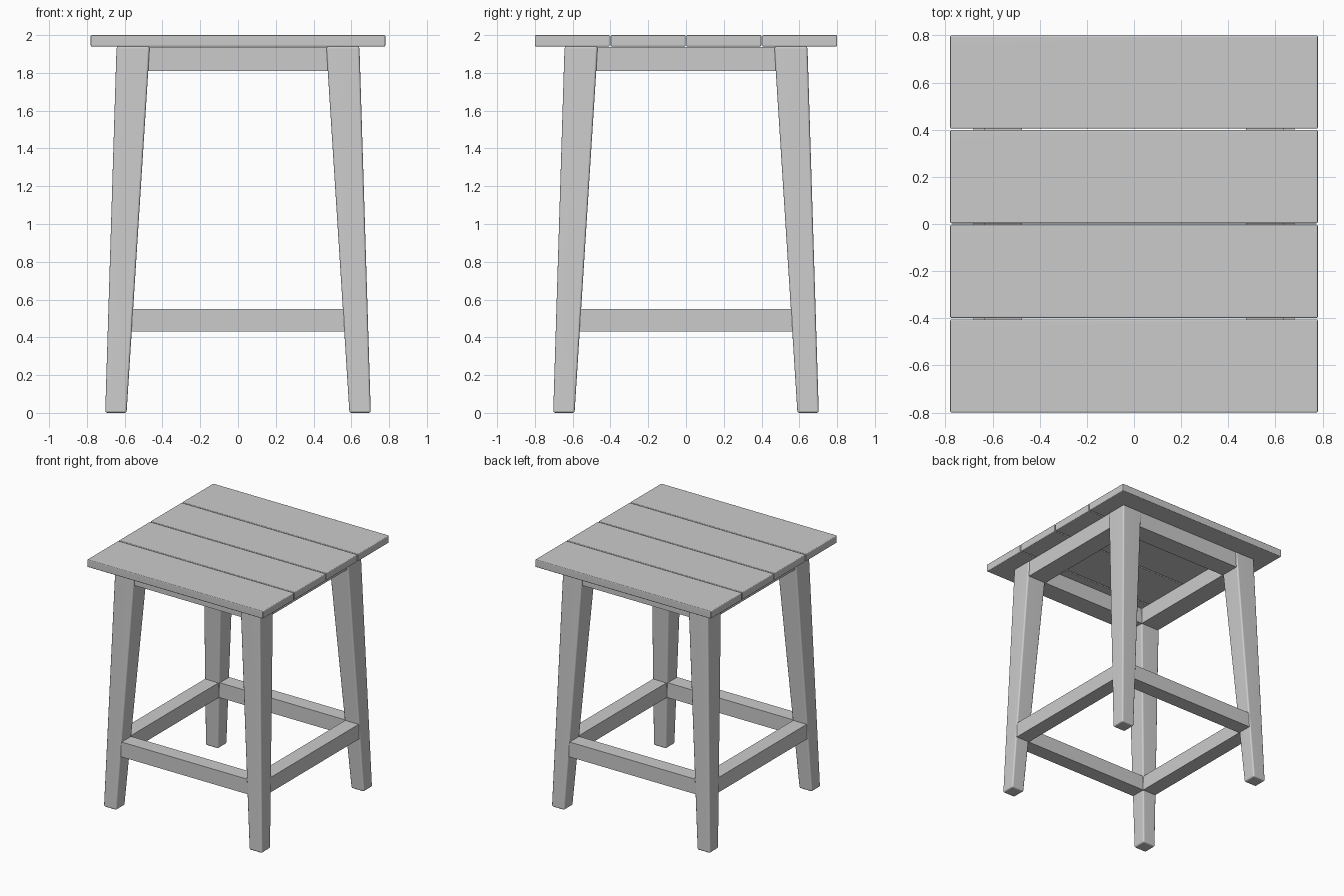
import bpy, bmesh

if "Cube" in bpy.data.objects:
    bpy.data.objects.remove(bpy.data.objects["Cube"])

grey = bpy.data.materials.new("light grey")
grey.diffuse_color = (0.6, 0.6, 0.6, 1)
grey.use_nodes = True
grey.node_tree.nodes["Principled BSDF"].inputs["Base Color"].default_value = grey.diffuse_color


def block(name, bottom, top, z0, z1, bevel):
    """Six-sided block; bottom and top are (x0, x1, y0, y1) rectangles."""
    bm = bmesh.new()
    verts = []
    for (x0, x1, y0, y1), z in ((bottom, z0), (top, z1)):
        for x, y in ((x0, y0), (x1, y0), (x1, y1), (x0, y1)):
            verts.append(bm.verts.new((x, y, z)))
    bmesh.ops.convex_hull(bm, input=verts)
    bmesh.ops.dissolve_limit(bm, angle_limit=0.01, verts=bm.verts[:], edges=bm.edges[:])
    bmesh.ops.recalc_face_normals(bm, faces=bm.faces[:])
    mesh = bpy.data.meshes.new(name)
    bm.to_mesh(mesh)
    bm.free()
    mesh.materials.append(grey)
    ob = bpy.data.objects.new(name, mesh)
    bpy.context.collection.objects.link(ob)
    if bevel:
        mod = ob.modifiers.new("soft edges", 'BEVEL')
        mod.width, mod.segments = bevel, 3
        mesh.shade_smooth()
        weighted = ob.modifiers.new("flat face normals", 'WEIGHTED_NORMAL')
        weighted.keep_sharp = True
    return ob


# seat: four planks with thin gaps
for i in range(4):
    y0 = -0.8 + i * 0.4015
    r = (-0.78, 0.78, y0, y0 + 0.3955)
    block(f"seat_plank_{i + 1}", r, r, 1.94, 2.0, 0.006)

# legs: splayed, tapering to the foot
for sx, xn in ((-1, "left"), (1, "right")):
    for sy, yn in ((-1, "front"), (1, "back")):
        def rect(a, b):
            return (*sorted((sx * a, sx * b)), *sorted((sy * a, sy * b)))
        block(f"{yn}_{xn}_leg", rect(0.59, 0.703), rect(0.467, 0.643), 0, 1.94, 0.012)

# aprons under the seat and stretchers near the floor
for kind, half, inner, outer, z0, z1 in (("apron", 0.48, 0.475, 0.635, 1.81, 1.938),
                                         ("stretcher", 0.57, 0.563, 0.682, 0.43, 0.55)):
    for s, xn, yn in ((-1, "left", "front"), (1, "right", "back")):
        lo, hi = sorted((s * inner, s * outer))
        fr, sd = (-half, half, lo, hi), (lo, hi, -half, half)
        block(f"{yn}_{kind}", fr, fr, z0, z1, 0)
        block(f"{xn}_{kind}", sd, sd, z0, z1, 0)
